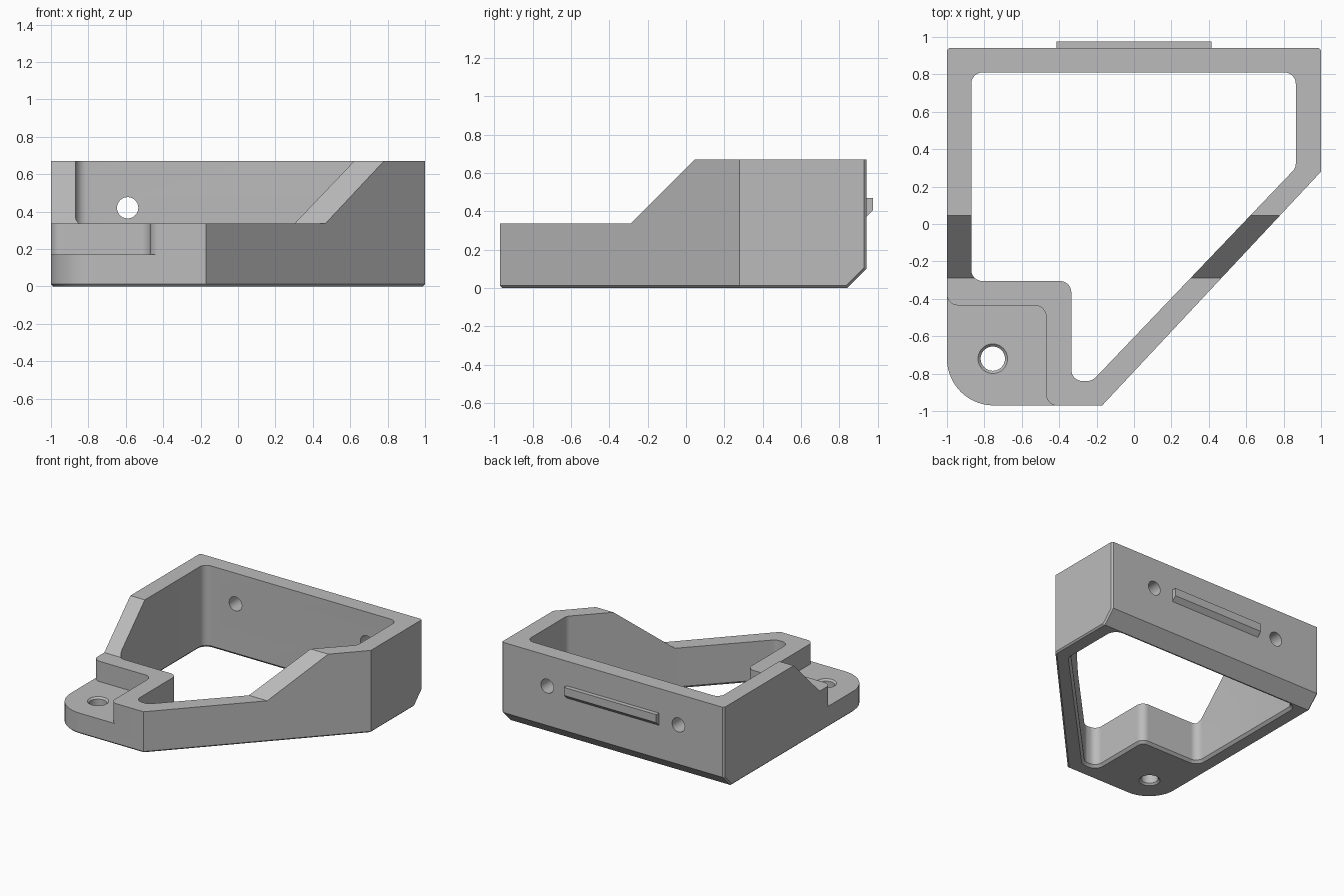
import bpy, bmesh, math
from mathutils import Vector

cube = bpy.data.objects.get("Cube")
if cube:
    bpy.data.objects.remove(cube, do_unlink=True)

grey = bpy.data.materials.new("plain grey")
grey.use_nodes = True
grey.diffuse_color = (0.5, 0.5, 0.5, 1)
grey.node_tree.nodes["Principled BSDF"].inputs["Base Color"].default_value = (0.5, 0.5, 0.5, 1)


def rounded(corners, steps=8):
    """Outline from (x, y, radius) corners, counter-clockwise."""
    out = []
    n = len(corners)
    for i, (x, y, r) in enumerate(corners):
        p = Vector((x, y))
        if r == 0:
            out.append(p)
            continue
        a = (Vector(corners[i - 1][:2]) - p).normalized()
        b = (Vector(corners[(i + 1) % n][:2]) - p).normalized()
        half = a.angle(b) / 2
        centre = p + (a + b).normalized() * r / math.sin(half)
        t = r / math.tan(half)
        v0, v1 = p + a * t - centre, p + b * t - centre
        turn = math.pi - 2 * half
        for k in range(steps + 1):
            s = k / steps
            out.append(centre + (v0 * math.sin((1 - s) * turn) + v1 * math.sin(s * turn)) / math.sin(turn))
    return out


def circle(x, y, r, n=40):
    return [Vector((x + r * math.cos(math.tau * i / n), y + r * math.sin(math.tau * i / n))) for i in range(n)]


def grow(outline, d):
    """Move an outline outward by d."""
    out = []
    for i, p in enumerate(outline):
        e0 = (p - outline[i - 1]).normalized()
        e1 = (outline[(i + 1) % len(outline)] - p).normalized()
        n0, n1 = Vector((e0.y, -e0.x)), Vector((e1.y, -e1.x))
        out.append(p + (n0 + n1) * d / (1 + n0.dot(n1)))
    return out


def loft(outline, levels, axis="z"):
    """Solid through copies of an outline at (depth, growth) levels along an axis."""
    place = {"z": lambda p, h: (p.x, p.y, h),
             "x": lambda p, h: (h, p.x, p.y),
             "y": lambda p, h: (p.x, h, p.y)}[axis]
    bm = bmesh.new()
    rings = [[bm.verts.new(place(p, h)) for p in grow(outline, d)] for h, d in levels]
    n = len(outline)
    for lo, hi in zip(rings, rings[1:]):
        for i in range(n):
            bm.faces.new((lo[i], lo[(i + 1) % n], hi[(i + 1) % n], hi[i]))
    bm.faces.new(rings[0][::-1])
    bm.faces.new(rings[-1])
    bmesh.ops.recalc_face_normals(bm, faces=bm.faces)
    return bm


def make(name, bm):
    mesh = bpy.data.meshes.new(name)
    bm.to_mesh(mesh)
    bm.free()
    mesh.materials.append(grey)
    obj = bpy.data.objects.new(name, mesh)
    bpy.context.collection.objects.link(obj)
    return obj


# Outer body with a sloped lower back edge and small edge chamfers
bm = loft(rounded([(-0.17, -0.97, 0), (1, 0.28, 0), (1, 0.94, 0), (-1, 0.94, 0), (-1, -0.97, 0.25)], 14),
          [(0, 0), (0.67, 0)])
cut = bmesh.ops.bisect_plane(bm, geom=bm.verts[:] + bm.edges[:] + bm.faces[:],
                             plane_co=(0, 0.84, 0), plane_no=(0, 1, -1), clear_outer=True)
bmesh.ops.holes_fill(bm, edges=[e for e in bm.edges if e.is_boundary], sides=0)
bmesh.ops.recalc_face_normals(bm, faces=bm.faces)
chamfered = []
for e in bm.edges:
    a, b = (v.co for v in e.verts)
    along_back = abs(a.x - b.x) > 1.5
    at_bottom = min(a.z, b.z) < 0.001 and max(a.z, b.z) < 0.2
    back_corner = min(a.y, b.y) > 0.9
    if not along_back and (at_bottom or back_corner):
        chamfered.append(e)
bmesh.ops.bevel(bm, geom=chamfered, offset=0.012, segments=1, profile=0.5, affect="EDGES")
frame = make("frame", bm)

# Central opening, flared at the underside
opening = rounded([(-0.335, -0.84, 0.06), (-0.224, -0.84, 0.07), (0.865, 0.30, 0.06), (0.865, 0.81, 0.06),
                   (-0.87, 0.81, 0.06), (-0.87, -0.305, 0.06), (-0.335, -0.305, 0.06)])
cutters = [make("opening_cutter", loft(opening, [(-0.01, 0.03), (0.02, 0), (1, 0)]))]

# Lowered front with a ramp up to the tall back
ramp = [Vector(p) for p in ((-1.5, 0.335), (-0.29, 0.335), (0.145, 0.77), (-1.5, 0.77))]
cutters.append(make("ramp_cutter", loft(ramp, [(-1.5, 0), (1.5, 0)], "x")))

# Recess above the mounting foot
recess = rounded([(-1.1, -1.1, 0), (-0.35, -1.1, 0), (-0.35, -0.971, 0), (-0.47, -0.971, 0.06),
                  (-0.47, -0.435, 0.06), (-1.001, -0.435, 0.06), (-1.001, -0.3, 0), (-1.1, -0.3, 0)])
cutters.append(make("recess_cutter", loft(recess, [(0.17, 0), (0.5, 0)])))

# Foot screw hole, countersunk at both ends
cutters.append(make("foot_hole_cutter", loft(circle(-0.755, -0.72, 0.065),
               [(-0.01, 0.024), (0.014, 0), (0.156, 0), (0.18, 0.024)])))

# Two holes through the back wall
for x in (-0.59, 0.59):
    cutters.append(make("back_hole_cutter", loft(circle(x, 0.42, 0.057), [(0.7, 0), (1.1, 0)], "y")))

for c in cutters:
    c.hide_render = True
    mod = frame.modifiers.new(c.name, "BOOLEAN")
    mod.operation = "DIFFERENCE"
    mod.solver = "EXACT"
    mod.object = c

# Bake the cuts and drop the cutters
bpy.context.view_layer.update()
baked = bpy.data.meshes.new_from_object(frame.evaluated_get(bpy.context.evaluated_depsgraph_get()))
frame.modifiers.clear()
frame.data = baked
for c in cutters:
    bpy.data.objects.remove(c, do_unlink=True)

# Ledge on the back wall, sloped underneath
ledge = [Vector(p) for p in ((0.93, 0.37), (0.94, 0.37), (0.975, 0.405), (0.975, 0.47), (0.93, 0.47))]
make("back_ledge", loft(ledge, [(-0.415, 0), (0.415, 0)], "x"))

# Smooth the rounded walls, keep edges sharp
bpy.ops.object.select_all(action="DESELECT")
frame.select_set(True)
bpy.context.view_layer.objects.active = frame
bpy.ops.object.shade_smooth_by_angle(angle=math.radians(25))
